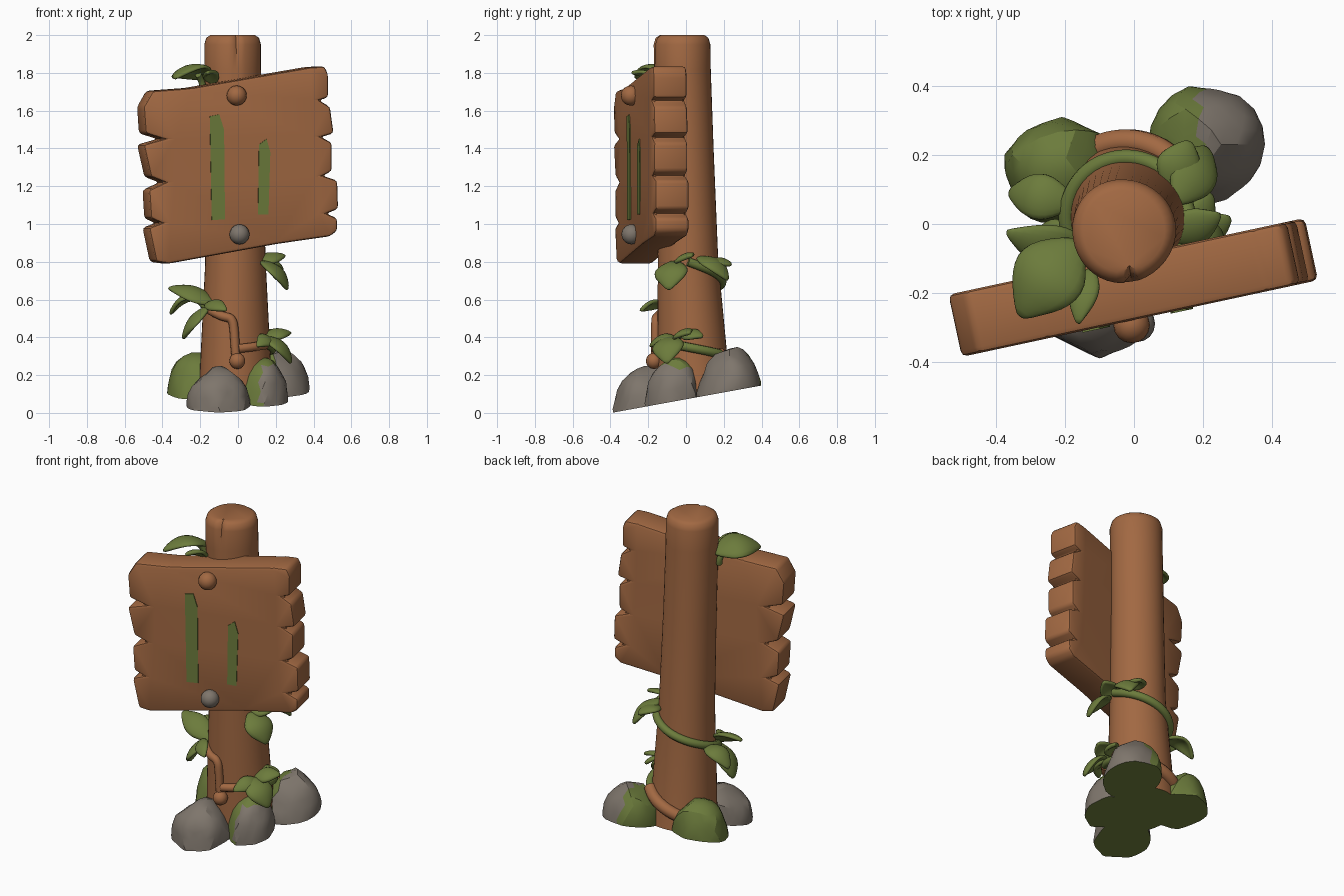
import bpy, bmesh, math, random
from mathutils import Vector, noise

if "Cube" in bpy.data.objects:
    bpy.data.objects.remove(bpy.data.objects["Cube"])

random.seed(4)


def material(name, rgb):
    m = bpy.data.materials.new(name)
    m.diffuse_color = (*rgb, 1)
    m.use_nodes = True
    m.node_tree.nodes["Principled BSDF"].inputs["Base Color"].default_value = m.diffuse_color
    return m


WOOD = material("brown wood", (0.36, 0.14, 0.055))
MOSS = material("moss green", (0.15, 0.20, 0.045))
STONE = material("grey stone", (0.21, 0.18, 0.15))


def finish(name, bm, mats, angle=40):
    bmesh.ops.recalc_face_normals(bm, faces=bm.faces)
    me = bpy.data.meshes.new(name)
    bm.to_mesh(me)
    bm.free()
    for m in mats:
        me.materials.append(m)
    ob = bpy.data.objects.new(name, me)
    bpy.context.collection.objects.link(ob)
    me.polygons.foreach_set("use_smooth", [True] * len(me.polygons))
    me.set_sharp_from_angle(angle=math.radians(angle))
    return ob


def ground(y):
    """Height of the tilted base plane."""
    return 0.072 + 0.182 * y


# Post: tapered, leaning rings with a split at the top front
STATIONS = [(0.05, -0.01, 0.05, 0.20), (0.3, -0.015, 0.035, 0.185), (0.8, -0.015, 0.012, 0.16),
            (1.4, -0.025, -0.005, 0.152), (1.82, -0.03, -0.018, 0.15), (1.95, -0.03, -0.02, 0.15),
            (1.985, -0.03, -0.02, 0.14), (2.0, -0.03, -0.02, 0.118)]


def post_at(z):
    for a, b in zip(STATIONS, STATIONS[1:]):
        if z <= b[0]:
            t = (z - a[0]) / (b[0] - a[0])
            return [a[i] + t * (b[i] - a[i]) for i in (1, 2, 3)]


def on_post(deg, z, out=0.012):
    cx, cy, r = post_at(z)
    a = math.radians(deg)
    return Vector((cx + (r + out) * math.cos(a), cy + (r + out) * math.sin(a), z))


bm = bmesh.new()
N = 40
rings = []
for k, (z, cx, cy, r) in enumerate(STATIONS):
    ring = []
    for i in range(N):
        a = 2 * math.pi * i / N
        rr = r * (1 + 0.012 * math.sin(3 * a + 1))
        if k > 4 and i == 31:
            rr *= 0.86
        y = cy + rr * math.sin(a)
        ring.append(bm.verts.new((cx + rr * math.cos(a), y, ground(y) if k == 0 else z)))
    rings.append(ring)
for a, b in zip(rings, rings[1:]):
    for i in range(N):
        bm.faces.new((a[i], a[(i + 1) % N], b[(i + 1) % N], b[i]))
bm.faces.new(rings[-1])
bm.faces.new(rings[0]).material_index = 1
finish("post", bm, [WOOD, MOSS])

# Sign board: notched outline, turned and bevelled
OUT = [(-.54, 1.62), (-.49, 1.705), (-.28, 1.72), (.38, 1.83), (.46, 1.835), (.48, 1.79), (.48, 1.67),
       (.43, 1.655), (.49, 1.62), (.51, 1.48), (.44, 1.46), (.50, 1.43), (.50, 1.28), (.45, 1.255),
       (.53, 1.23), (.535, 1.08), (.47, 1.055), (.53, 1.03), (.53, .965), (.49, .935), (.2, .895),
       (-.40, .79), (-.47, .80), (-.51, .98), (-.44, 1.005), (-.50, 1.03), (-.51, 1.18),
       (-.42, 1.22), (-.50, 1.25), (-.54, 1.42), (-.43, 1.45), (-.53, 1.48)]
NORMAL = Vector((0.21, -0.978, 0))


def on_board(x, z, depth):
    return Vector((x, -0.183 + 0.215 * x, z)) + NORMAL * depth


bm = bmesh.new()
front = [bm.verts.new(on_board(x * 0.96, z, 0.092)) for x, z in OUT]
back = [bm.verts.new(on_board(x * 0.96, z, -0.092)) for x, z in OUT]
bm.faces.new(front)
bm.faces.new(back[::-1])
for i in range(len(OUT)):
    j = (i + 1) % len(OUT)
    bm.faces.new((front[i], back[i], back[j], front[j]))
bmesh.ops.recalc_face_normals(bm, faces=bm.faces)
bmesh.ops.bevel(bm, geom=list(bm.edges), offset=0.018, segments=2, profile=0.5,
                affect='EDGES', clamp_overlap=True)
bmesh.ops.triangulate(bm, faces=[f for f in bm.faces if len(f.verts) > 4])
finish("sign_board", bm, [WOOD], 35)


# Two plain mossy strips on the board face
def strip(name, pts):
    bm = bmesh.new()
    lo = [bm.verts.new(on_board(x - 0.019, z, 0.088)) for x, z in pts]
    hi = [bm.verts.new(on_board(x - 0.019, z, 0.097)) for x, z in pts]
    bm.faces.new(lo)
    bm.faces.new(hi)
    for i in range(len(pts)):
        j = (i + 1) % len(pts)
        bm.faces.new((lo[i], lo[j], hi[j], hi[i]))
    finish(name, bm, [MOSS], 30)


strip("moss_strip_left", [(-.14, 1.02), (-.07, 1.025), (-.075, 1.5), (-.10, 1.58), (-.15, 1.57)])
strip("moss_strip_right", [(.105, 1.05), (.16, 1.05), (.17, 1.38), (.15, 1.45), (.11, 1.42)])

# Pegs holding the board
for name, x, z, mat in (("upper_peg", -0.01, 1.68, WOOD), ("lower_peg", 0.005, 0.945, STONE)):
    bm = bmesh.new()
    bmesh.ops.create_uvsphere(bm, u_segments=16, v_segments=10, radius=0.053)
    c = on_board(x - 0.019, z, 0.105)
    for v in bm.verts:
        v.co = c + v.co
    finish(name, bm, [mat], 60)


# Rocks: rough domes cut by the tilted base; mossy where the rule says so
def rock(name, x, y, rx, ry, h, mossy):
    bm = bmesh.new()
    bmesh.ops.create_icosphere(bm, subdivisions=3, radius=1)
    seed = Vector((x * 20, y * 20, 3))
    planes = [Vector((random.gauss(0, 1), random.gauss(0, 1), random.uniform(0, 1))).normalized()
              for _ in range(14)]
    for v in bm.verts:
        d = v.co.normalized()
        s = min([1.06] + [0.93 / d.dot(p) for p in planes if d.dot(p) > 0.5])
        s *= 1 + 0.03 * noise.noise(d * 1.5 + seed)
        p = d * s
        v.co = (x + p.x * rx, y + p.y * ry, ground(y + p.y * ry) + 0.02 + p.z * (h - 0.02))
    n = Vector((0, -0.182, 1)).normalized()
    bmesh.ops.bisect_plane(bm, geom=bm.verts[:] + bm.edges[:] + bm.faces[:],
                           plane_co=(0, 0, 0.072), plane_no=n, clear_inner=True)
    bmesh.ops.holes_fill(bm, edges=[e for e in bm.edges if e.is_boundary])
    bm.normal_update()
    for f in bm.faces:
        base = len(f.verts) > 6
        f.material_index = 1 if base or mossy(f.calc_center_median()) else 0
    finish(name, bm, [STONE, MOSS], 25)


rock("back_right_rock", 0.21, 0.23, 0.16, 0.165, 0.22, lambda c: c.x < 0.19)
rock("back_left_rock", -0.21, 0.15, 0.165, 0.16, 0.21, lambda c: True)
rock("front_rock", -0.10, -0.22, 0.165, 0.162, 0.205, lambda c: False)
rock("front_right_rock", 0.14, -0.07, 0.13, 0.14, 0.22, lambda c: c.x < 0.12 or c.z > 0.24)


# Vines winding round the post
def vine(name, pts, mat, radius=0.024):
    cu = bpy.data.curves.new(name, 'CURVE')
    cu.dimensions = '3D'
    cu.bevel_depth = radius
    cu.bevel_resolution = 3
    cu.use_fill_caps = True
    sp = cu.splines.new('NURBS')
    sp.points.add(len(pts) - 1)
    for p, co in zip(sp.points, pts):
        p.co = (*co, 1)
    sp.use_endpoint_u = True
    sp.order_u = 3
    cu.resolution_u = 6
    cu.materials.append(mat)
    bpy.context.collection.objects.link(bpy.data.objects.new(name, cu))


def spiral(d0, d1, z0, z1, n=9):
    return [on_post(d0 + (d1 - d0) * i / n, z0 + (z1 - z0) * i / n, 0.014) for i in range(n + 1)]


vine("upper_vine", spiral(0, 225, 0.80, 0.55), MOSS)
vine("hooked_vine", spiral(220, 250, 0.55, 0.51, 3) +
     [on_post(266, 0.50), on_post(269, 0.42), on_post(270, 0.34), on_post(272, 0.27)], WOOD)
vine("front_vine", spiral(275, 325, 0.34, 0.36, 5), WOOD)
vine("lower_vine", spiral(320, 410, 0.37, 0.31), MOSS)
vine("back_root", spiral(45, 160, 0.31, 0.15), WOOD, 0.036)
vine("top_stem", [on_post(200, 1.70), on_post(195, 1.75), Vector((-0.21, -0.1, 1.79))], MOSS, 0.018)
bm = bmesh.new()
bmesh.ops.create_uvsphere(bm, u_segments=14, v_segments=8, radius=0.043)
bmesh.ops.translate(bm, verts=bm.verts, vec=on_post(273, 0.275, 0.02))
finish("vine_knob", bm, [WOOD], 80)


# Leaves: arched, folded blades from base to tip
def leaf(name, base, tip, width, arch=0.05):
    b, t = Vector(base), Vector(tip)
    axis = t - b
    mid = (b + t) / 2
    up = Vector((mid.x, mid.y, 0)).normalized() * 0.8 + Vector((0, 0, 1))
    side = axis.cross(up).normalized()
    up = side.cross(axis).normalized()
    bm = bmesh.new()
    rows = []
    W = [0.12, 0.62, 0.95, 1.0, 0.85, 0.5, 0.06]
    for i, w in enumerate(W):
        s = i / (len(W) - 1)
        c = b + axis * s + up * arch * math.sin(math.pi * s)
        rows.append([bm.verts.new(c + side * (k / 2) * w * width / 2
                                  - up * width * 0.04 * k * k * w) for k in (-2, -1, 0, 1, 2)])
    for p, q in zip(rows, rows[1:]):
        for k in range(4):
            bm.faces.new((p[k], p[k + 1], q[k + 1], q[k]))
    ob = finish(name, bm, [MOSS], 180)
    m = ob.modifiers.new("thickness", 'SOLIDIFY')
    m.thickness = 0.022
    m.offset = 0
    ob.modifiers.new("smooth", 'SUBSURF').levels = 1


LEAVES = [
    ((-.16, -.05, 1.77), (-.33, -.27, 1.77), .23, .07), ((-.12, -.13, 1.74), (-.16, -.29, 1.80), .09, .03),
    ((.12, -.06, .80), (.26, -.09, .65), .19, .05), ((.12, .06, .82), (.21, .22, .70), .15, .05),
    ((.10, -.04, .80), (.25, .03, .83), .12, .02), ((.10, .10, .79), (.16, .24, .78), .14, .03),
    ((-.12, -.09, .57), (-.37, -.02, .66), .15, .04), ((-.15, -.10, .56), (-.29, -.05, .39), .20, .04),
    ((-.17, -.11, .57), (-.06, -.24, .54), .09, .03), ((-.17, .06, .60), (-.36, .09, .52), .14, .06),
    ((.13, -.08, .40), (.28, -.10, .26), .18, .05), ((.14, -.04, .39), (.28, .02, .42), .12, .03),
    ((.17, -.04, .38), (.10, -.19, .35), .10, .04), ((.15, -.02, .40), (.22, .09, .40), .10, .03),
]
for i, args in enumerate(LEAVES):
    leaf(f"leaf_{i + 1}", *args)
